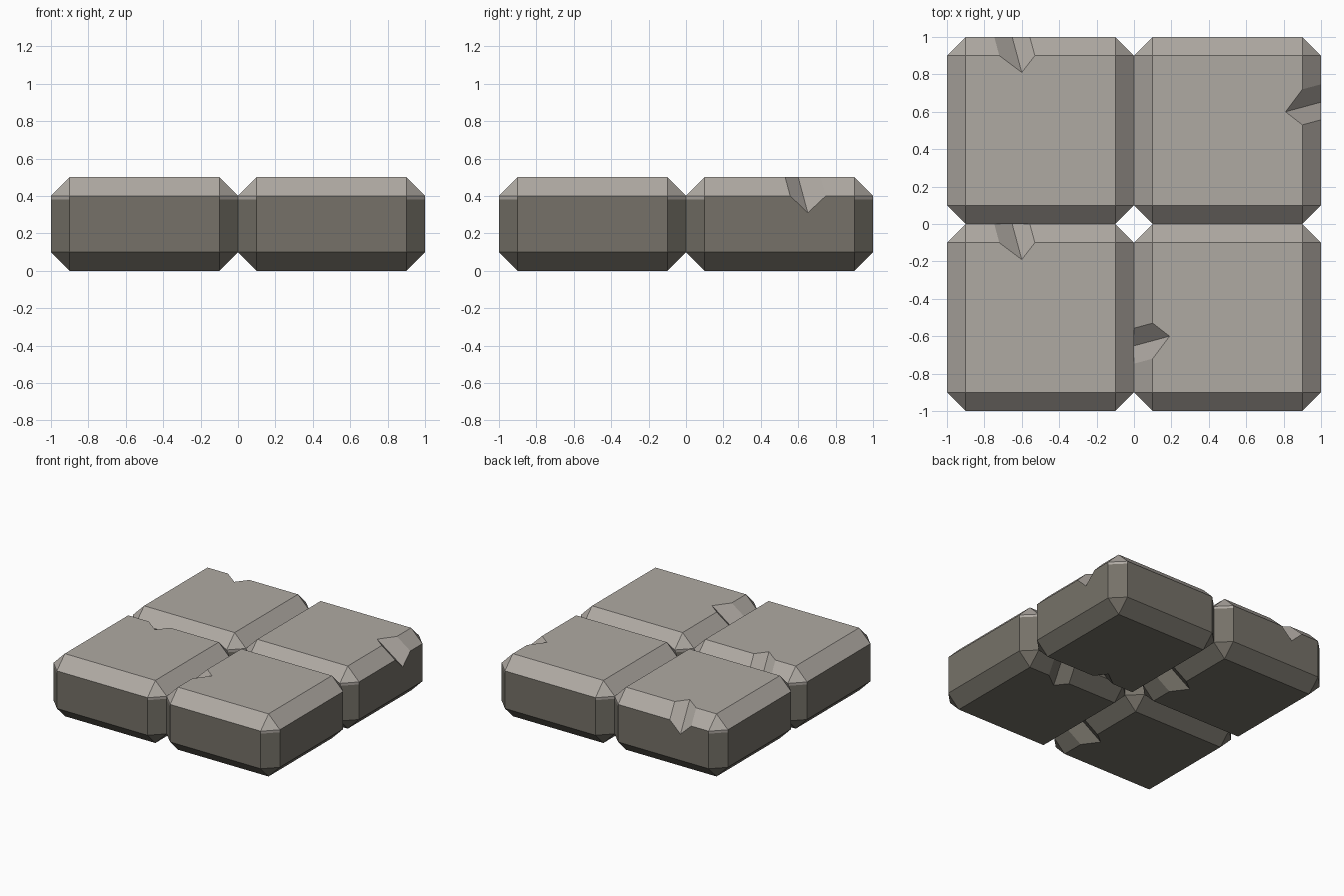
import bpy, bmesh, math
from mathutils import Vector, Matrix

if "Cube" in bpy.data.objects:
    bpy.data.objects.remove(bpy.data.objects["Cube"])


def material(name, color):
    m = bpy.data.materials.new(name)
    m.diffuse_color = (*color, 1)
    m.use_nodes = True
    m.node_tree.nodes["Principled BSDF"].inputs["Base Color"].default_value = m.diffuse_color
    return m


light = material("light_stone", (0.43, 0.40, 0.365))
dark = material("dark_stone", (0.18, 0.167, 0.14))


def add_object(name, bm):
    mesh = bpy.data.meshes.new(name)
    bm.to_mesh(mesh)
    bm.free()
    ob = bpy.data.objects.new(name, mesh)
    bpy.context.collection.objects.link(ob)
    return ob


# One chamfered paving block, centred on the origin
bm = bmesh.new()
bmesh.ops.create_cube(bm, size=1, matrix=Matrix.Diagonal((1, 1, 0.5, 1)))
bmesh.ops.bevel(bm, geom=bm.edges[:], offset=0.1, segments=1,
                affect='EDGES', profile=0.5)
# Narrow light strip at the top of each upright corner chamfer
bm.normal_update()
corners = [f for f in bm.faces
           if abs(f.normal.z) < 0.01 and abs(f.normal.x * f.normal.y) > 0.3]
geom = set(corners)
for f in corners:
    geom.update(f.edges)
    geom.update(f.verts)
bmesh.ops.bisect_plane(bm, geom=list(geom), plane_co=(0, 0, 0.13), plane_no=(0, 0, 1))
block = add_object("paving_block", bm)

# Chip cutter: V-shaped grooves running down over an edge
bm = bmesh.new()
tip = Vector((0.31, 0.10, 0.25))
run = Vector((0.10, 0.027, -0.10))
wings = (Vector((0, 0, 0)), Vector((0.18, -0.14, 0)), Vector((0.18, 0.24, 0)))


def add_chip(matrix):
    vs = [bm.verts.new(matrix @ (tip + w + run * t)) for t in (-0.8, 2.6) for w in wings]
    bm.faces.new((vs[0], vs[1], vs[2]))
    bm.faces.new((vs[5], vs[4], vs[3]))
    for i in range(3):
        j = (i + 1) % 3
        bm.faces.new((vs[j], vs[i], vs[i + 3], vs[j + 3]))


add_chip(Matrix.Identity(4))                         # top edge
add_chip(Matrix.Rotation(-math.pi / 2, 4, 'Z')
         @ Matrix.Rotation(math.pi, 4, 'X'))         # bottom edge
bmesh.ops.recalc_face_normals(bm, faces=bm.faces[:])
cutter = add_object("chip_cutter", bm)
cutter.hide_render = True

mod = block.modifiers.new("chips", 'BOOLEAN')
mod.operation = 'DIFFERENCE'
mod.solver = 'EXACT'
mod.object = cutter
bpy.context.view_layer.update()
deps = bpy.context.evaluated_depsgraph_get()
chipped = bpy.data.meshes.new_from_object(block.evaluated_get(deps))
bpy.data.objects.remove(block)
bpy.data.objects.remove(cutter)

# Worn upper surfaces are light, sides and underside dark
chipped.materials.clear()
chipped.materials.append(dark)
chipped.materials.append(light)
for p in chipped.polygons:
    p.use_smooth = False
    p.material_index = 1 if p.center.z > 0.08 else 0

# Four turned copies
for name, x, y, turn in (("back_right_block", 0.5, 0.5, 0),
                         ("back_left_block", -0.5, 0.5, 90),
                         ("front_left_block", -0.5, -0.5, 90),
                         ("front_right_block", 0.5, -0.5, 180)):
    ob = bpy.data.objects.new(name, chipped)
    ob.location = (x, y, 0.25)
    ob.rotation_euler.z = math.radians(turn)
    bpy.context.collection.objects.link(ob)
